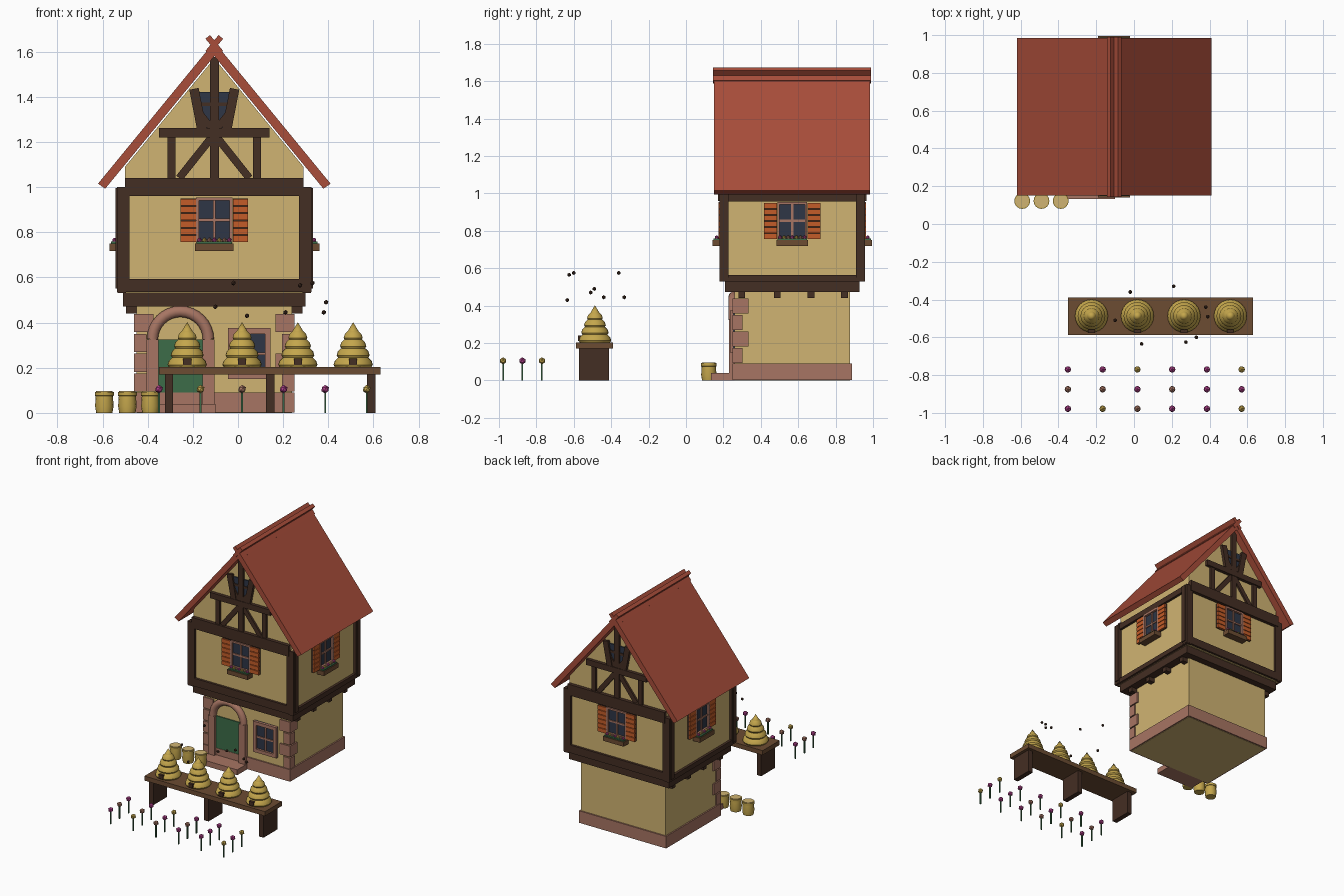
import bpy, bmesh, math
from mathutils import Matrix, Vector

if "Cube" in bpy.data.objects:
    bpy.data.objects.remove(bpy.data.objects["Cube"])


def material(name, rgb):
    lin = [((c / 255 + 0.055) / 1.055) ** 2.4 for c in rgb] + [1]
    m = bpy.data.materials.new(name)
    m.use_nodes = True
    m.diffuse_color = lin
    m.node_tree.nodes["Principled BSDF"].inputs["Base Color"].default_value = lin
    return m


CREAM = material("cream plaster", (208, 180, 114))
TIMBER = material("dark timber", (68, 46, 35))
RED = material("roof red", (168, 77, 58))
STONE = material("pink stone", (167, 117, 99))
GLASS = material("dark glass", (46, 54, 70))
ORANGE = material("shutter orange", (196, 92, 40))
GREEN = material("door green", (60, 108, 72))
GOLD = material("straw gold", (196, 166, 76))
WOOD = material("bench brown", (108, 76, 50))
PINK = material("magenta petals", (176, 64, 138))

HOUSE = Matrix.Translation((-0.105, 0.568, 0))
SIDES = {"front": 0, "back": math.pi, "left": math.pi / 2, "right": -math.pi / 2}


def finish(name, mat, bm, M=Matrix(), smooth=None):
    bm.transform(M)
    bmesh.ops.recalc_face_normals(bm, faces=bm.faces)
    me = bpy.data.meshes.new(name)
    bm.to_mesh(me)
    bm.free()
    me.materials.append(mat)
    if smooth:
        for p in me.polygons:
            p.use_smooth = True
        me.set_sharp_from_angle(angle=math.radians(smooth))
    ob = bpy.data.objects.new(name, me)
    bpy.context.collection.objects.link(ob)
    return ob


def boxes(name, mat, spans, M=HOUSE):
    """Each span is x0, x1, y0, y1, z0, z1."""
    bm = bmesh.new()
    for x0, x1, y0, y1, z0, z1 in spans:
        mid = Vector((x0 + x1, y0 + y1, z0 + z1)) / 2
        T = Matrix.Translation(mid) @ Matrix.Diagonal((x1 - x0, y1 - y0, z1 - z0, 1))
        bmesh.ops.create_cube(bm, size=1, matrix=T)
    return finish(name, mat, bm, M)


def prism(name, mat, outline, y0, y1, M=HOUSE):
    bm = bmesh.new()
    face = bm.faces.new([bm.verts.new((x, y0, z)) for x, z in outline])
    ext = bmesh.ops.extrude_face_region(bm, geom=[face])["geom"]
    bmesh.ops.translate(bm, vec=(0, y1 - y0, 0), verts=[v for v in ext if isinstance(v, bmesh.types.BMVert)])
    return finish(name, mat, bm, M)


def brace(name, a, b, width, y0, y1, M, mat=TIMBER):
    a, b = Vector(a), Vector(b)
    n = (b - a).orthogonal().normalized() * width / 2
    return prism(name, mat, [a + n, b + n, b - n, a - n], y0, y1, M)


def lathe(name, mat, profile, M, segments=24):
    bm = bmesh.new()
    vs = [bm.verts.new((r, 0, z)) for r, z in profile]
    edges = [bm.edges.new(p) for p in zip(vs, vs[1:])]
    bmesh.ops.spin(bm, geom=vs + edges, cent=(0, 0, 0), axis=(0, 0, 1), angle=math.tau, steps=segments)
    bmesh.ops.remove_doubles(bm, verts=bm.verts, dist=0.0005)
    return finish(name, mat, bm, M, 40)


def balls(name, mat, points, radius, M=Matrix()):
    bm = bmesh.new()
    for p in points:
        bmesh.ops.create_icosphere(bm, subdivisions=1, radius=radius, matrix=Matrix.Translation(p))
    return finish(name, mat, bm, M)


def mirrored(spans):
    return spans + [(-x1, -x0, *rest) for x0, x1, *rest in spans]


# Ground floor
boxes("lower_wall", CREAM, [(-.345, .345, -.31, .31, 0, .48)])
boxes("plinth", STONE, [(-.355, .355, -.32, -.3, .002, .09), (-.355, .355, .3, .32, .002, .09),
                        (-.355, -.335, -.3, .3, .002, .09), (.335, .355, -.3, .3, .002, .09)])
quoins = []
for i in range(4):
    w, z = (.055, .085)[i % 2], .09 + i * .088
    quoins.append((.355 - w, .355, -.32, -.32 + w, z + .004, z + .084))
boxes("corner_stones", STONE, mirrored(quoins))

# Door with a round stone arch
DOOR = HOUSE @ Matrix.Translation((-.15, 0, 0))
boxes("door", GREEN, [(-.105, .105, -.317, -.3, .04, .325)], DOOR)
boxes("door_jambs", STONE, mirrored([(.098, .15, -.338, -.3, .03, .325)]), DOOR)
boxes("doorstep", STONE, [(-.155, .155, -.435, -.3, 0, .04)], DOOR)
arch = bpy.data.curves.new("door_arch", "CURVE")
arch.dimensions, arch.bevel_depth, arch.bevel_resolution = "3D", .026, 3
line = arch.splines.new("POLY")
line.points.add(16)
for i, p in enumerate(line.points):
    t = math.pi * i / 16
    p.co = (.124 * math.cos(t), 0, .124 * math.sin(t), 1)
arch.materials.append(STONE)
arch_ob = bpy.data.objects.new("door_arch", arch)
arch_ob.matrix_world = DOOR @ Matrix.Translation((0, -.315, .325))
bpy.context.collection.objects.link(arch_ob)


def window(name, M, d, w, z0, z1, rim):
    """Framed four-pane window on a wall at distance d."""
    zm = (z0 + z1) / 2
    boxes(name + "_glass", GLASS, [(-w, w, -d - .006, -d + .02, z0, z1)], M)
    boxes(name + "_frame", STONE,
          mirrored([(w - rim, w, -d - .022, -d, z0, z1)]) +
          [(-w + rim, w - rim, -d - .022, -d, z, z + rim) for z in (z0, z1 - rim)] +
          [(-.006, .006, -d - .014, -d, z0, z1), (-w, w, -d - .013, -d, zm - .006, zm + .006)], M)


window("lower_window", HOUSE @ Matrix.Translation((.155, 0, 0)), .31, .095, .15, .375, .025)

# Jettied upper floor and its frame
boxes("upper_wall", CREAM, [(-.41, .41, -.372, .372, .53, 1)])
boxes("jetty_beam", TIMBER, [(-.405, .405, -.36, .36, .472, .535)])
boxes("joist_ends", TIMBER, mirrored([(.3, .39, y - .018, y + .018, .44, .475)
                                      for y in (-.27, -.08, .1, .28)]))
posts = [(.375, .43, s * .365 - .025, s * .365 + .025, .535, 1) for s in (-1, 1)]
posts += [(.38, .438, s * .36 - .018, s * .36 + .018, .55, .995) for s in (-1, 1)]
boxes("corner_posts", TIMBER, mirrored(posts))
boxes("side_rails", TIMBER, mirrored([(.39, .428, -.389, .389, .53, .565), (.39, .428, -.389, .389, .957, 1)]))

# Windows with shutters and flower boxes on all four sides
for side, angle in SIDES.items():
    M = HOUSE @ Matrix.Rotation(angle, 4, "Z")
    d = .372 if side in ("front", "back") else .41
    window(side + "_window", M, d, .08, .755, .953, .013)
    boxes(side + "_shutter_backs", TIMBER, mirrored([(.082, .15, -d - .012, -d, .757, .95)]), M)
    boxes(side + "_shutter_slats", ORANGE, mirrored(
        [(.082, .15, -d - .022, -d - .01, .757 + i * .0325, .785 + i * .0325) for i in range(6)]), M)
    boxes(side + "_flower_box", WOOD, [(-.085, .085, -d - .055, -d, .718, .75)], M)
    boxes(side + "_box_leaves", GREEN, [(-.078, .078, -d - .048, -d - .005, .75, .758)], M)
    for k, mat in enumerate((PINK, GOLD, STONE)):
        balls(f"{side}_box_flowers_{k}", mat, [(i * .022, -d - .032, .765) for i in range(-3, 4) if i % 3 == k], .011, M)

# Gables and their timber framing
prism("gable_wall", CREAM, [(-.395, 1), (.395, 1), (.395, 1.09), (0, 1.57), (-.395, 1.09)], -.37, .37)
for side in ("front", "back"):
    M = HOUSE @ Matrix.Rotation(SIDES[side], 4, "Z")
    boxes(side + "_rails", TIMBER, [(-.43, .43, -.389, -.36, .535, .593),
                                    (-.395, .395, -.396, -.36, .96, 1.04)], M)
    boxes(side + "_gable_frame", TIMBER, mirrored([(.172, .207, -.386, -.36, 1.04, 1.22)]) +
          [(-.02, .02, -.39, -.36, 1.04, 1.575), (-.245, .245, -.394, -.36, 1.22, 1.262),
           (-.07, .07, -.384, -.37, 1.358, 1.374)], M)
    boxes(side + "_gable_glass", GLASS, [(-.075, .075, -.378, -.36, 1.26, 1.42)], M)
    for s in (-1, 1):
        brace(side + "_lower_brace", (0, 1.235), (s * .155, 1.04), .034, -.384, -.36, M)
        brace(side + "_upper_brace", (s * .055, 1.255), (s * .09, 1.435), .042, -.392, -.36, M)
        brace(side + "_window_brace", (0, 1.245), (s * .075, 1.34), .03, -.387, -.36, M)

# Roof slabs and crossed ridge boards
for s, name in ((1, "left"), (-1, "right")):
    prism(name + "_roof", RED, [(0, 1.643), (s * .515, 1.015), (s * .483, .993), (0, 1.58)], -.418, .417)
    brace(name + "_ridge_board", (-s * .029, 1.595), (s * .029, 1.665), .026, -.424, .422, HOUSE, RED)

# Honey pots beside the door
for i in range(3):
    M = Matrix.Translation((-.592 + i * .102, .122, 0))
    lathe("honey_pot", GOLD, [(0, 0), (.036, 0), (.041, .03), (.038, .075), (.042, .076), (.042, .093), (0, .093)], M, 16)
    lathe("honey_pot_lid", CREAM, [(.036, .09), (.036, .097), (0, .097)], M, 16)

# Bench with beehives
boxes("bench_top", WOOD, [(-.35, .63, -.587, -.39, .17, .203)], Matrix())
boxes("bench_legs", TIMBER, [(x - .018, x + .018, -.572, -.412, 0, .17) for x in (-.305, .143, .59)], Matrix())
hive = [(0, .203)]
for r, z in ((.087, .203), (.073, .245), (.058, .285), (.042, .322)):
    hive += [(r - .006, z), (r, z + .01), (r - .005, z + .027), (r - .018, z + .04)]
hive += [(.028, .352), (.022, .365), (0, .402)]
for x in (-.225, .018, .265, .51):
    lathe("beehive", GOLD, hive, Matrix.Translation((x, -.487, 0)))
    boxes("hive_entrance", TIMBER, [(x - .018, x + .018, -.577, -.55, .212, .24)], Matrix())

# Bees
balls("bees", TIMBER, [(-.02, -.36, .575), (.21, -.33, .445), (.38, -.44, .445), (.39, -.49, .49),
                       (-.1, -.51, .47), (.04, -.635, .43), (.275, -.625, .565), (.33, -.6, .575)], .011)

# Flower bed in three rows
KINDS = {"m": PINK, "y": GOLD, "s": STONE}
stems = []
for y, row in ((-.77, "mmymmy"), (-.875, "ssmsmm"), (-.978, "mysmmy")):
    for i, kind in enumerate(row):
        x = -.35 + i * .184
        balls("flower_head", KINDS[kind], [(x, y, .105)], .019)
        stems.append((x - .004, x + .004, y - .004, y + .004, 0, .1))
boxes("flower_stems", GREEN, stems, Matrix())
